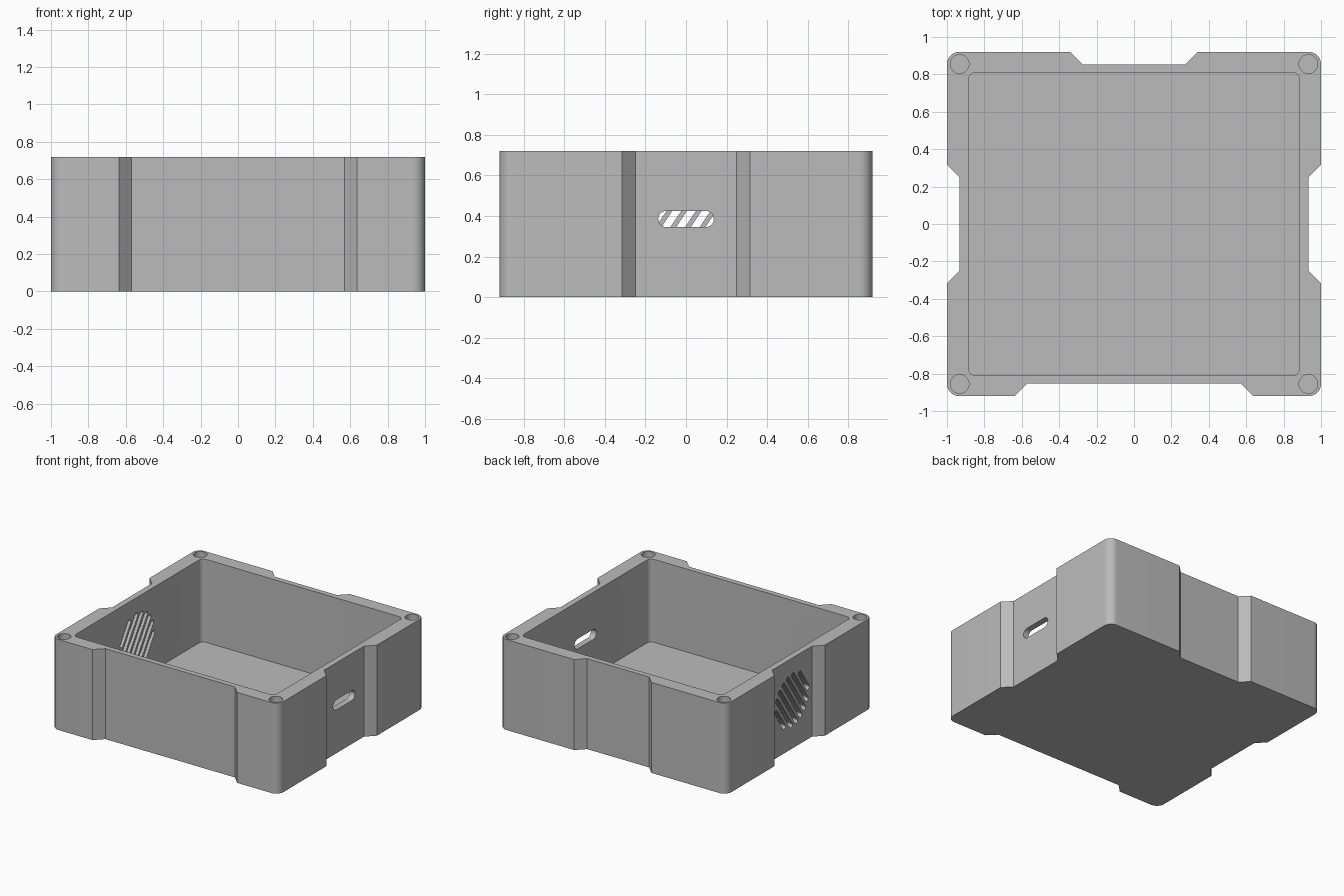
import bpy, bmesh
from math import sin, cos, pi, radians, sqrt
from mathutils import Matrix, Vector

HEIGHT, HX, HY = 0.72, 1.0, 0.92
RECESS, FLOOR = 0.067, 0.06
SLOT_Z = 0.385

cube = bpy.data.objects.get("Cube")
if cube:
    bpy.data.objects.remove(cube, do_unlink=True)

grey = bpy.data.materials.new("matte grey")
grey.use_nodes = True
colour = (0.5, 0.5, 0.5, 1)
grey.diffuse_color = colour
grey.node_tree.nodes["Principled BSDF"].inputs["Base Color"].default_value = colour


def arc(cx, cy, r, start, sweep=90, steps=10):
    """Points on an arc, angles in degrees."""
    angles = [radians(start + sweep * i / steps) for i in range(steps + 1)]
    return [(cx + r * cos(a), cy + r * sin(a)) for a in angles]


def add_prism(bm, points, low, high, matrix=Matrix()):
    """Close a flat outline into a prism between two heights."""
    rings = [[bm.verts.new(matrix @ Vector((x, y, z))) for x, y in points] for z in (low, high)]
    n = len(points)
    bm.faces.new(rings[0][::-1])
    bm.faces.new(rings[1])
    for i in range(n):
        j = (i + 1) % n
        bm.faces.new((rings[0][i], rings[0][j], rings[1][j], rings[1][i]))


def make_object(name, bm):
    bmesh.ops.recalc_face_normals(bm, faces=bm.faces)
    mesh = bpy.data.meshes.new(name)
    bm.to_mesh(mesh)
    bm.free()
    mesh.materials.append(grey)
    obj = bpy.data.objects.new(name, mesh)
    bpy.context.collection.objects.link(obj)
    return obj


def rounded_box(hx, hy, r):
    return (arc(hx - r, hy - r, r, 0) + arc(r - hx, hy - r, r, 90)
            + arc(r - hx, r - hy, r, 180) + arc(hx - r, r - hy, r, 270))


def capsule(length, width):
    r = width / 2
    h = max(length / 2 - r, 0.001)
    return arc(h, 0, r, -90, 180) + arc(-h, 0, r, 90, 180)


def recess(half, wall, turn):
    """Sloped shallow recess in one wall, counter-clockwise around the body."""
    inner = wall - RECESS
    flat = half - RECESS
    pts = [(wall, -half), (inner, -flat), (inner, flat), (wall, half)]
    a = radians(turn)
    return [(x * cos(a) - y * sin(a), x * sin(a) + y * cos(a)) for x, y in pts]


# Enclosure body: rounded corners with a recess in the middle of every wall
r = 0.065
outline = (recess(0.317, HX, 0) + arc(HX - r, HY - r, r, 0)
           + recess(0.34, HY, 90) + arc(r - HX, HY - r, r, 90)
           + recess(0.317, HX, 180) + arc(r - HX, r - HY, r, 180)
           + recess(0.637, HY, 270) + arc(HX - r, r - HY, r, 270))
bm = bmesh.new()
add_prism(bm, outline, 0, HEIGHT)
body = make_object("enclosure_body", bm)

# Main cavity
cavity = bmesh.new()
add_prism(cavity, rounded_box(0.885, 0.81, 0.04), FLOOR, HEIGHT + 0.1)

# Blind screw holes in the corner posts
holes = bmesh.new()
for sx in (-1, 1):
    for sy in (-1, 1):
        add_prism(holes, arc(sx * 0.932, sy * 0.855, 0.05, 0, 348.75, 31),
                  HEIGHT - 0.3, HEIGHT + 0.1)

# Wall openings are drawn in a plane with axes y and z, extruded along x
wall_plane = Matrix(((0, 0, 1, 0), (1, 0, 0, 0), (0, 1, 0, SLOT_Z), (0, 0, 0, 1)))
port = bmesh.new()
add_prism(port, capsule(0.275, 0.08), 0.82, 1.1, wall_plane)

# Round vent made of slanted slots
vent = bmesh.new()
slant = Matrix.Rotation(radians(56), 4, "Z")
for i in range(-3, 4):
    offset = i * 0.06
    length = 2 * sqrt(0.21 ** 2 - offset ** 2)
    place = wall_plane @ slant @ Matrix.Translation((0, offset, 0))
    add_prism(vent, capsule(length, 0.037), -1.1, -0.82, place)

# Cut all openings
bpy.ops.object.select_all(action="DESELECT")
bpy.context.view_layer.objects.active = body
body.select_set(True)
for name, cutter_bm in (("cavity", cavity), ("screw_holes", holes),
                        ("cable_port", port), ("vent_slots", vent)):
    cutter = make_object(name + "_cutter", cutter_bm)
    cutter.hide_render = True
    mod = body.modifiers.new(name, "BOOLEAN")
    mod.operation = "DIFFERENCE"
    mod.solver = "EXACT"
    mod.object = cutter
    bpy.ops.object.modifier_apply(modifier=mod.name)
    bpy.data.objects.remove(cutter, do_unlink=True)

bpy.ops.object.shade_smooth_by_angle(angle=radians(30))
